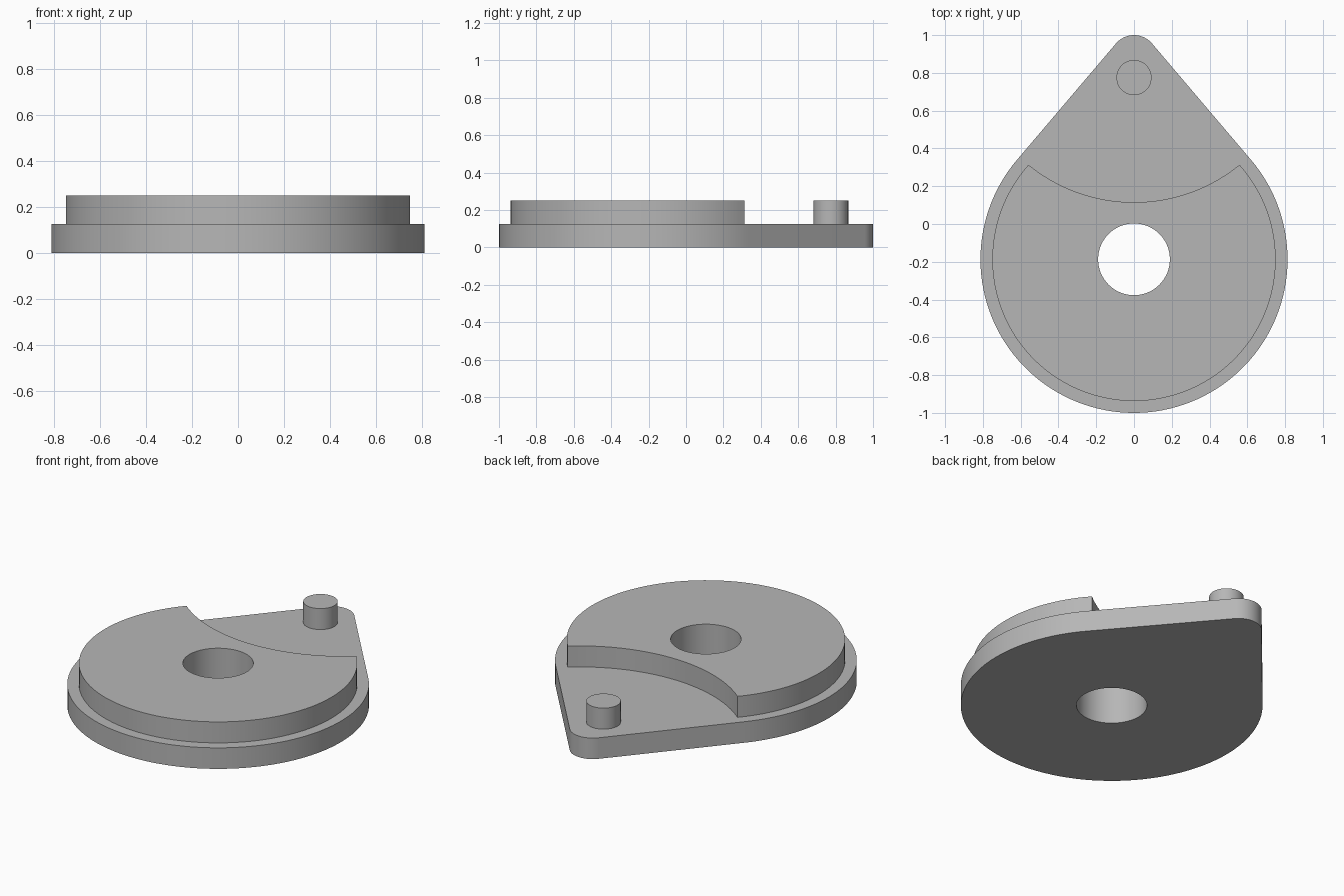
import bpy
import bmesh
from math import asin, atan2, cos, sin, pi, radians, hypot

cube = bpy.data.objects.get("Cube")
if cube:
    bpy.data.objects.remove(cube, do_unlink=True)

# Main dimensions
HUB_Y, PLATE_R, DISC_R, HOLE_R = -0.187, 0.813, 0.75, 0.19
TIP_R = 0.125
TIP_Y = 1 - TIP_R
PIN_Y, PIN_R = 0.775, 0.093
SCOOP_Y, SCOOP_R = 1.0, 0.885
STEP, TOP = 0.125, 0.25

grey = bpy.data.materials.new("plain grey")
grey.use_nodes = True
grey.diffuse_color = (0.47, 0.47, 0.47, 1)
grey.node_tree.nodes["Principled BSDF"].inputs["Base Color"].default_value = grey.diffuse_color


def arc(cy, r, start, end, steps):
    """Points on an arc centred on x = 0, both ends included."""
    angles = [start + (end - start) * i / steps for i in range(steps + 1)]
    return [(r * cos(a), cy + r * sin(a)) for a in angles]


def circle(cy, r, steps=64):
    return arc(cy, r, 0, 2 * pi, steps)[:-1]


def prism(name, loops, z0, z1):
    """Extrude an outline, with any further loops as holes."""
    bm = bmesh.new()
    for loop in loops:
        verts = [bm.verts.new((x, y, z0)) for x, y in loop]
        for i, v in enumerate(verts):
            bm.edges.new((verts[i - 1], v))
    bmesh.ops.triangle_fill(bm, use_beauty=True, edges=bm.edges[:], normal=(0, 0, 1))
    out = bmesh.ops.extrude_face_region(bm, geom=bm.faces[:], use_keep_orig=True)
    moved = [g for g in out["geom"] if isinstance(g, bmesh.types.BMVert)]
    bmesh.ops.translate(bm, verts=moved, vec=(0, 0, z1 - z0))
    bmesh.ops.recalc_face_normals(bm, faces=bm.faces[:])
    mesh = bpy.data.meshes.new(name)
    bm.to_mesh(mesh)
    bm.free()
    mesh.materials.append(grey)
    obj = bpy.data.objects.new(name, mesh)
    bpy.context.collection.objects.link(obj)
    bpy.ops.object.select_all(action="DESELECT")
    obj.select_set(True)
    bpy.context.view_layer.objects.active = obj
    bpy.ops.object.shade_smooth_by_angle(angle=radians(30))
    return obj


# Teardrop base plate: two arcs joined by their common tangents
lean = asin((PLATE_R - TIP_R) / (TIP_Y - HUB_Y))
teardrop = (arc(TIP_Y, TIP_R, lean, pi - lean, 16)
            + arc(HUB_Y, PLATE_R, pi - lean, 2 * pi + lean, 96))
prism("base_plate", [teardrop, circle(HUB_Y, HOLE_R)], 0, STEP)

# Raised disc with a concave scoop facing the pin
gap = SCOOP_Y - HUB_Y
corner_y = HUB_Y + (DISC_R ** 2 - SCOOP_R ** 2 + gap ** 2) / (2 * gap)
corner_x = (DISC_R ** 2 - (corner_y - HUB_Y) ** 2) ** 0.5
rim = atan2(corner_y - HUB_Y, corner_x)
cut = atan2(corner_y - SCOOP_Y, corner_x)
crescent = (arc(HUB_Y, DISC_R, pi - rim, 2 * pi + rim, 96)
            + arc(SCOOP_Y, SCOOP_R, cut, -pi - cut, 40)[1:-1])
prism("raised_disc", [crescent, circle(HUB_Y, HOLE_R)], STEP, TOP)

# Pin near the tip
prism("pin", [circle(PIN_Y, PIN_R, 48)], STEP, TOP)
